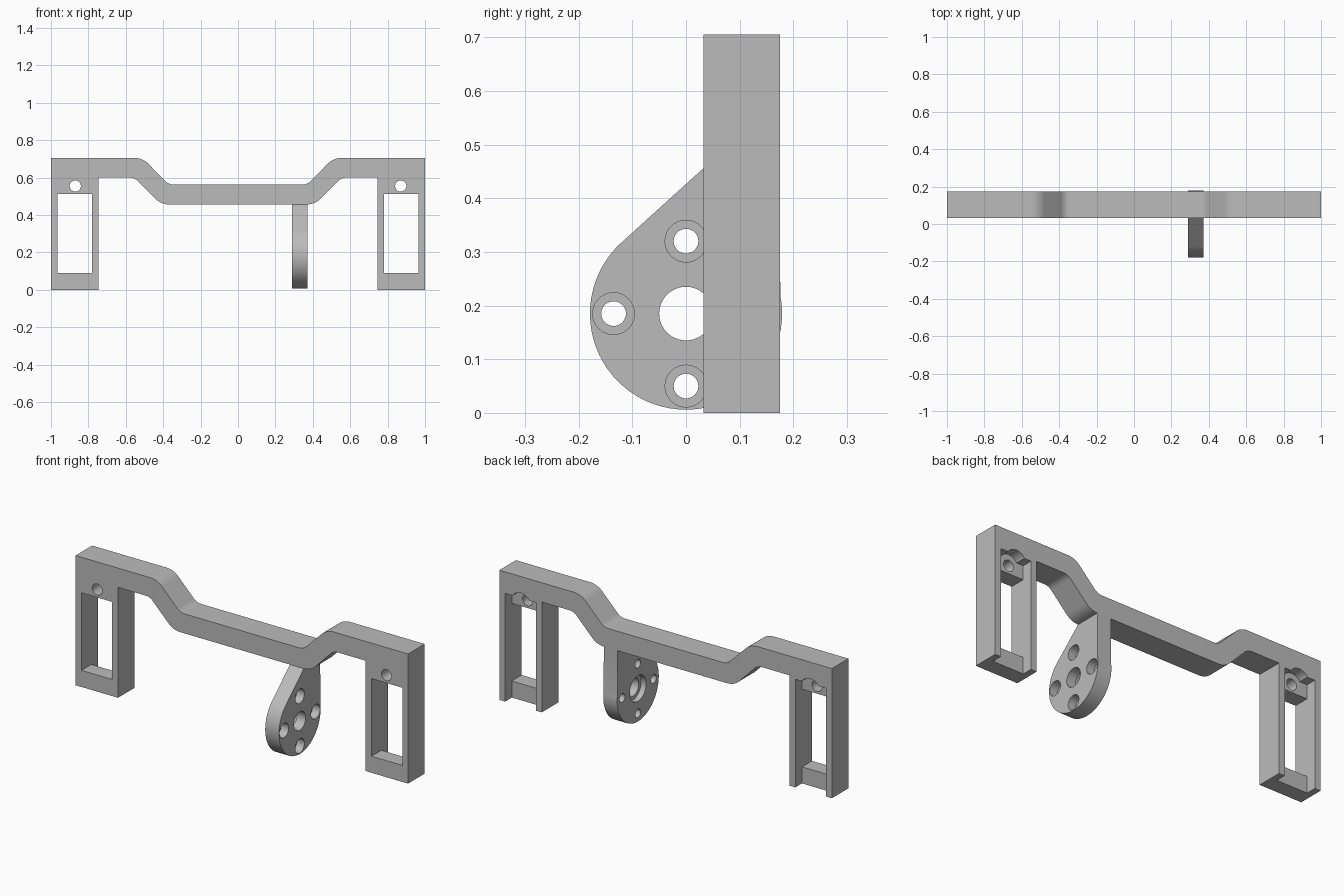
import bpy, bmesh, math
from mathutils import Vector

if "Cube" in bpy.data.objects:
    bpy.data.objects.remove(bpy.data.objects["Cube"], do_unlink=True)

grey = bpy.data.materials.new("plain grey")
grey.use_nodes = True
GREY = (0.5, 0.5, 0.5, 1)
grey.diffuse_color = GREY
grey.node_tree.nodes["Principled BSDF"].inputs["Base Color"].default_value = GREY

FRONT, BACK = 0.033, 0.175      # bar depth
WEB = 0.118                     # back of the thin frame web
HUB_IN, HUB_OUT = 0.289, 0.372  # hub plate thickness along x


def prism(name, points, axis, start, end):
    """Extrude a closed 2D outline: axis 'y' takes (x, z), axis 'x' takes (y, z)."""
    bm = bmesh.new()
    place = (lambda a, b: (a, start, b)) if axis == "y" else (lambda a, b: (start, a, b))
    face = bm.faces.new([bm.verts.new(place(a, b)) for a, b in points])
    side = bmesh.ops.extrude_face_region(bm, geom=[face])["geom"]
    step = Vector((0, end - start, 0)) if axis == "y" else Vector((end - start, 0, 0))
    bmesh.ops.translate(bm, vec=step, verts=[v for v in side if isinstance(v, bmesh.types.BMVert)])
    bmesh.ops.recalc_face_normals(bm, faces=bm.faces)
    mesh = bpy.data.meshes.new(name)
    bm.to_mesh(mesh)
    bm.free()
    mesh.materials.append(grey)
    obj = bpy.data.objects.new(name, mesh)
    bpy.context.collection.objects.link(obj)
    return obj


def circle(a, b, r, n=40):
    return [(a + r * math.cos(math.tau * i / n), b + r * math.sin(math.tau * i / n)) for i in range(n)]


def rect(a0, a1, b0, b1):
    return [(a0, b0), (a1, b0), (a1, b1), (a0, b1)]


def fillet(corners, n=8):
    """Round each (a, b, radius) corner of a closed outline."""
    out = []
    for i, (a, b, r) in enumerate(corners):
        p = Vector((a, b))
        if r == 0:
            out.append(tuple(p))
            continue
        u = (Vector(corners[i - 1][:2]) - p).normalized()
        v = (Vector(corners[(i + 1) % len(corners)][:2]) - p).normalized()
        half = u.angle(v) / 2
        centre = p + (u + v).normalized() * (r / math.sin(half))
        s = p + u * (r / math.tan(half)) - centre
        e = p + v * (r / math.tan(half)) - centre
        for k in range(n + 1):
            d = s.lerp(e, k / n).normalized() * r
            out.append(tuple(centre + d))
    return out


def cut(obj, cutter):
    cutter.hide_render = True
    mod = obj.modifiers.new("cut", "BOOLEAN")
    mod.operation, mod.solver, mod.object = "DIFFERENCE", "EXACT", cutter
    bpy.context.view_layer.objects.active = obj
    bpy.ops.object.modifier_apply(modifier=mod.name)
    bpy.data.objects.remove(cutter, do_unlink=True)


def finish(obj):
    bpy.ops.object.select_all(action="DESELECT")
    obj.select_set(True)
    bpy.context.view_layer.objects.active = obj
    bpy.ops.object.shade_smooth_by_angle(angle=math.radians(30))


# Cranked cross bar with an end leg on each side
half = [(0.413, 0.457, 0.1), (0.553, 0.6, 0.06), (0.745, 0.6, 0), (0.745, 0, 0),
        (1, 0, 0), (1, 0.705, 0), (0.51, 0.705, 0.1), (0.37, 0.563, 0.06)]
outline = half + [(-x, z, r) for x, z, r in reversed(half)]
bracket = prism("cross_bar_with_end_frames", fillet(outline), "y", FRONT, BACK)

# Window, rear pocket, screw hole and its clearance in each end frame
for s in (-1, 1):
    x0, x1 = sorted((s * 0.78, s * 0.965))
    cut(bracket, prism("window_cutter", rect(x0, x1, 0.09, 0.512), "y", 0, 0.3))
    cut(bracket, prism("pocket_cutter", rect(x0, x1, -0.1, 0.588), "y", WEB, 0.3))
    cut(bracket, prism("clearance_cutter", circle(s * 0.87, 0.555, 0.06), "y", WEB, 0.3))
    cut(bracket, prism("screw_cutter", circle(s * 0.87, 0.555, 0.03), "y", 0, 0.3))
finish(bracket)

# Teardrop hub plate hanging under the bar
CZ, R = 0.185, 0.179
a0, a1 = math.radians(130), math.radians(371)
arc = [a0 + (a1 - a0) * i / 48 for i in range(49)]
drop = [(R * math.cos(a), CZ + R * math.sin(a)) for a in arc]
drop += [(BACK, 0.46), (FRONT + 0.004, 0.46)]
hub = prism("hub_plate", drop, "x", HUB_IN, HUB_OUT)

# Central bore with a recess on the inner side
cut(hub, prism("bore_cutter", circle(0, CZ, 0.05), "x", 0.2, 0.5))
cut(hub, prism("recess_cutter", circle(0, CZ, 0.07), "x", 0.2, HUB_IN + 0.03))

# Four counterbored screw holes
for k in range(4):
    y, z = 0.135 * math.cos(k * math.pi / 2), CZ + 0.135 * math.sin(k * math.pi / 2)
    cut(hub, prism("hole_cutter", circle(y, z, 0.023), "x", 0.2, 0.5))
    cut(hub, prism("counterbore_cutter", circle(y, z, 0.039), "x", HUB_OUT - 0.045, 0.5))
finish(hub)
